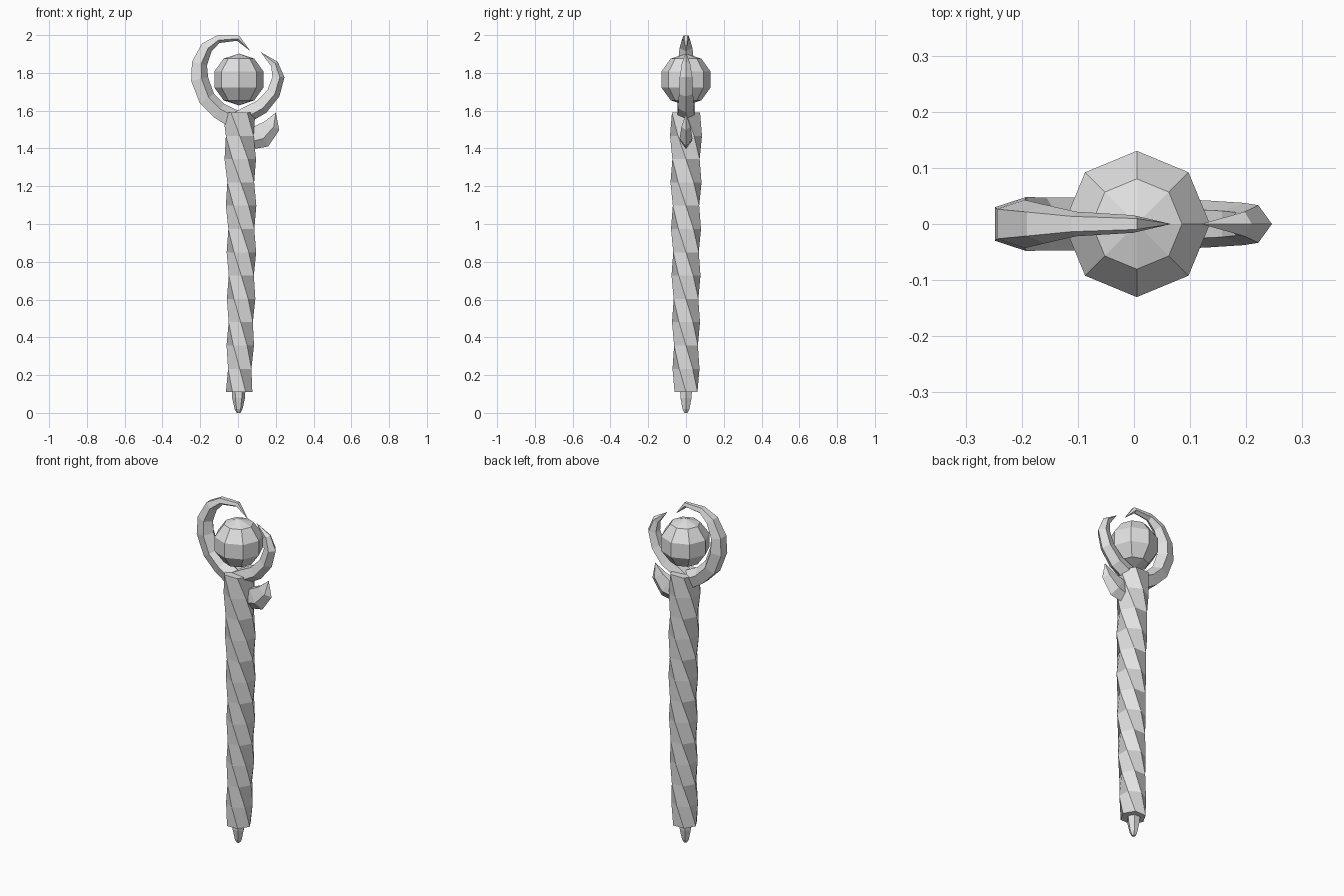
import bpy, bmesh
from math import sin, cos, pi, radians
from mathutils import Vector

cube = bpy.data.objects.get("Cube")
if cube:
    bpy.data.objects.remove(cube, do_unlink=True)

grey = bpy.data.materials.new("pale_grey")
grey.use_nodes = True
grey.diffuse_color = (0.75, 0.75, 0.75, 1)
grey.node_tree.nodes["Principled BSDF"].inputs["Base Color"].default_value = grey.diffuse_color


def finish(name, bm):
    bmesh.ops.recalc_face_normals(bm, faces=bm.faces)
    mesh = bpy.data.meshes.new(name)
    bm.to_mesh(mesh)
    bm.free()
    mesh.materials.append(grey)
    obj = bpy.data.objects.new(name, mesh)
    bpy.context.collection.objects.link(obj)
    return obj


def skin(name, rings):
    """Joins equal rings of points into a closed tube; a one-point ring is a tip."""
    bm = bmesh.new()
    loops = [[bm.verts.new(p) for p in ring] for ring in rings]
    for a, b in zip(loops, loops[1:]):
        n = len(a)
        for i in range(n):
            j = (i + 1) % n
            if len(b) == 1:
                bm.faces.new((a[i], a[j], b[0]))
            else:
                bm.faces.new((a[i], a[j], b[j], b[i]))
    for end in (loops[0], loops[-1]):
        if len(end) > 2:
            bm.faces.new(end)
    return finish(name, bm)


def circle(x, z, r, sides, turn=0.0):
    angles = [turn + 2 * pi * i / sides for i in range(sides)]
    return [(x + r * cos(a), r * sin(a), z) for a in angles]


def horn(name, path, tip, ridge, flat=1.0):
    """Five-sided horn in the xz plane; ridge is the side its sharp edge lies on."""
    pts = [Vector((x, 0, z)) for x, z, h in path] + [Vector((tip[0], 0, tip[1]))]
    rings = []
    for i, (x, z, h) in enumerate(path):
        along = (pts[i + 1] - pts[max(i - 1, 0)]).normalized()
        side = Vector((along.z, 0, -along.x)) * ridge
        r = h * 1.1
        ring = []
        for k in range(5):
            a = 2 * pi * k / 5
            ring.append(pts[i] + side * r * (cos(a) - 0.095)
                        + Vector((0, flat * r * sin(a), 0)))
        rings.append(ring)
    skin(name, rings + [[pts[-1]]])


# Twisted six-sided shaft, slightly bowed and wider at the top
STEPS = 12
shaft = []
for i in range(STEPS + 1):
    t = i / STEPS
    shaft.append(circle(0.006 + 0.012 * sin(pi * t), 0.11 + 1.48 * t,
                        0.07 + 0.016 * t, 6, -radians(30) * i))
skin("shaft", shaft)

# Small ferrule under the shaft
skin("foot_tip", [circle(0.003, z, r, 6) for z, r in
                  ((0.12, 0.036), (0.08, 0.034), (0.02, 0.021), (0, 0.01))])

# Faceted orb
bm = bmesh.new()
bmesh.ops.create_uvsphere(bm, u_segments=8, v_segments=5, radius=0.137)
bmesh.ops.translate(bm, verts=bm.verts, vec=(0.005, 0, 1.765))
finish("orb", bm)

# Horns curling round the orb
horn("right_horn",
     [(-0.01, 1.55, 0.05), (-0.1, 1.6, 0.045), (-0.165, 1.665, 0.045),
      (-0.203, 1.767, 0.046), (-0.204, 1.85, 0.041), (-0.165, 1.935, 0.033),
      (-0.105, 1.978, 0.021), (0, 1.984, 0.015)], (0.066, 1.915), 1)
horn("left_horn",
     [(0.0, 1.55, 0.045), (0.05, 1.58, 0.043), (0.125, 1.62, 0.04),
      (0.188, 1.693, 0.036), (0.214, 1.778, 0.032), (0.193, 1.847, 0.021)],
     (0.12, 1.91), 1)

# Short thorn on the side of the shaft
horn("thorn",
     [(0.07, 1.45, 0.055), (0.125, 1.465, 0.065), (0.18, 1.52, 0.045)],
     (0.2, 1.59), 1, 0.5)
